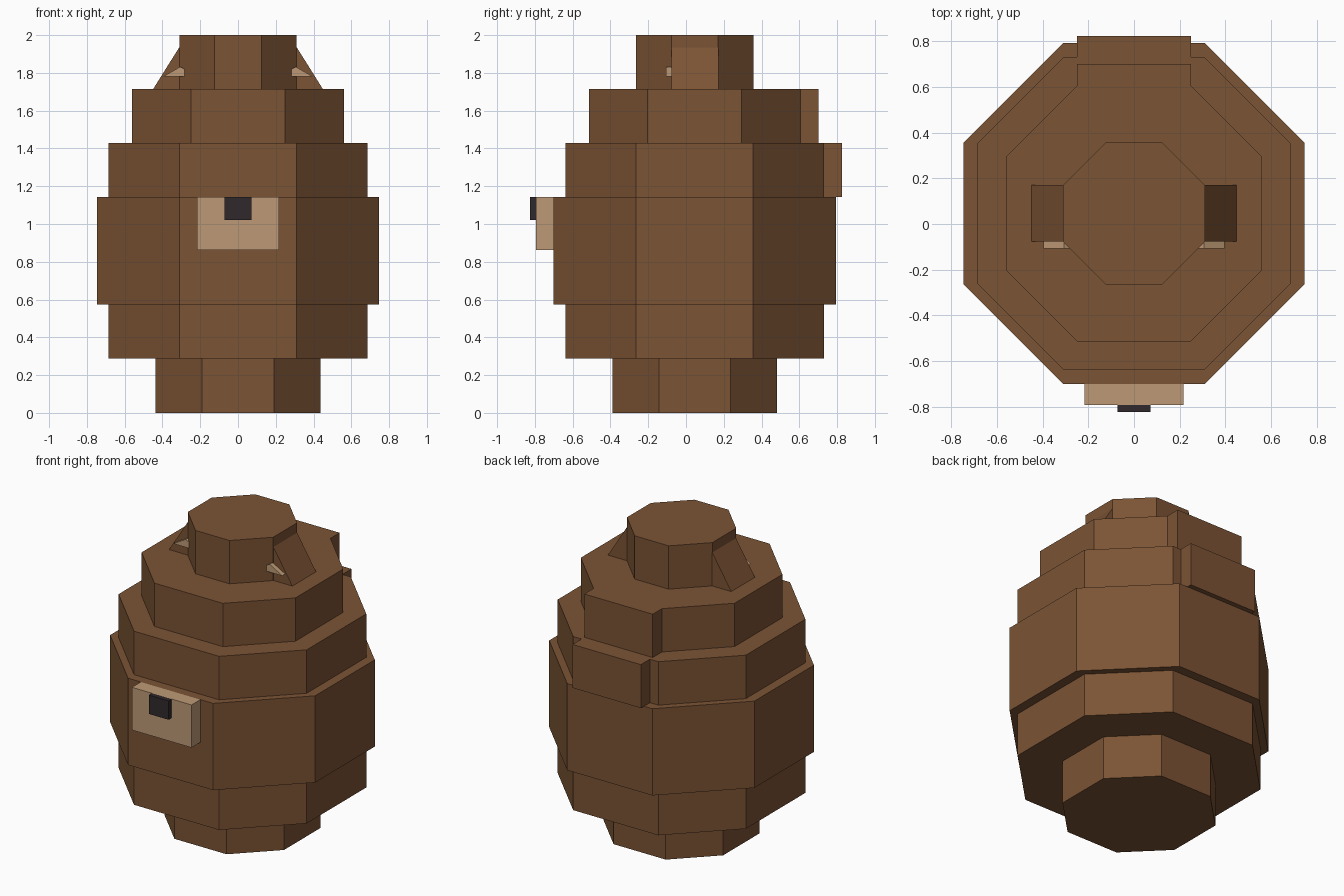
import bpy
import bmesh
from mathutils import Vector

cube = bpy.data.objects.get("Cube")
if cube:
    bpy.data.objects.remove(cube)


def make_material(name, srgb):
    # sRGB bytes to a linear flat colour
    lin = [(c / 255 / 12.92) if c <= 10 else ((c / 255 + 0.055) / 1.055) ** 2.4 for c in srgb]
    m = bpy.data.materials.new(name)
    m.use_nodes = True
    m.diffuse_color = (*lin, 1)
    bsdf = m.node_tree.nodes["Principled BSDF"]
    bsdf.inputs["Base Color"].default_value = (*lin, 1)
    bsdf.inputs["Roughness"].default_value = 0.9
    return m


BROWN = make_material("brown fur", (123, 83, 52))
TAN = make_material("light tan", (190, 154, 118))
DARK = make_material("dark nose", (49, 40, 43))


def prism(name, outline, extrusion, material):
    """Extrude a closed 3D outline along a vector into a solid."""
    bm = bmesh.new()
    face = bm.faces.new([bm.verts.new(p) for p in outline])
    ext = bmesh.ops.extrude_face_region(bm, geom=[face], use_keep_orig=True)
    verts = [v for v in ext["geom"] if isinstance(v, bmesh.types.BMVert)]
    bmesh.ops.translate(bm, verts=verts, vec=Vector(extrusion))
    bmesh.ops.recalc_face_normals(bm, faces=bm.faces)
    mesh = bpy.data.meshes.new(name)
    bm.to_mesh(mesh)
    bm.free()
    mesh.materials.append(material)
    obj = bpy.data.objects.new(name, mesh)
    bpy.context.collection.objects.link(obj)
    return obj


def box(name, half_x, y0, y1, z0, z1, material):
    outline = [(-half_x, y0, z0), (half_x, y0, z0), (half_x, y1, z0), (-half_x, y1, z0)]
    return prism(name, outline, (0, 0, z1 - z0), material)


# Stacked octagonal tiers: name, bottom, top, half width, half length of the flat sides
CENTER_Y = 0.046
TIERS = [
    ("base_tier", 0.0, 0.287, 0.436, 0.19),
    ("lower_body_tier", 0.287, 0.573, 0.685, 0.31),
    ("belly_tier", 0.573, 1.144, 0.747, 0.31),
    ("upper_body_tier", 1.144, 1.43, 0.685, 0.31),
    ("shoulder_tier", 1.43, 1.715, 0.56, 0.249),
    ("head_top_tier", 1.715, 2.0, 0.311, 0.124),
]
for name, z0, z1, w, f in TIERS:
    corners = [(f, -w), (w, -f), (w, f), (f, w), (-f, w), (-w, f), (-w, -f), (-f, -w)]
    prism(name, [(x, y + CENTER_Y, z0) for x, y in corners], (0, 0, z1 - z0), BROWN)

# Raised slabs down the back
box("lower_back_slab", 0.249, 0.5, 0.825, 1.144, 1.43, BROWN)
box("upper_back_slab", 0.249, 0.4, 0.702, 1.43, 1.715, BROWN)

# Snout and nose
box("snout", 0.217, -0.793, -0.69, 0.863, 1.144, TAN)
box("nose", 0.072, -0.825, -0.793, 1.02, 1.144, DARK)

# Sloped ears with light inner ears in front
for side, s in (("left", 1), ("right", -1)):
    ear = [(0.30, 1.715), (0.449, 1.715), (0.311, 1.935), (0.30, 1.935)]
    prism(side + "_ear", [(s * x, -0.076, z) for x, z in ear], (0, 0.247, 0), BROWN)
    inner = [(0.21, 1.78), (0.397, 1.78), (0.306, 1.832)]
    prism(side + "_inner_ear", [(s * x, -0.107, z) for x, z in inner], (0, 0.031, 0), TAN)
